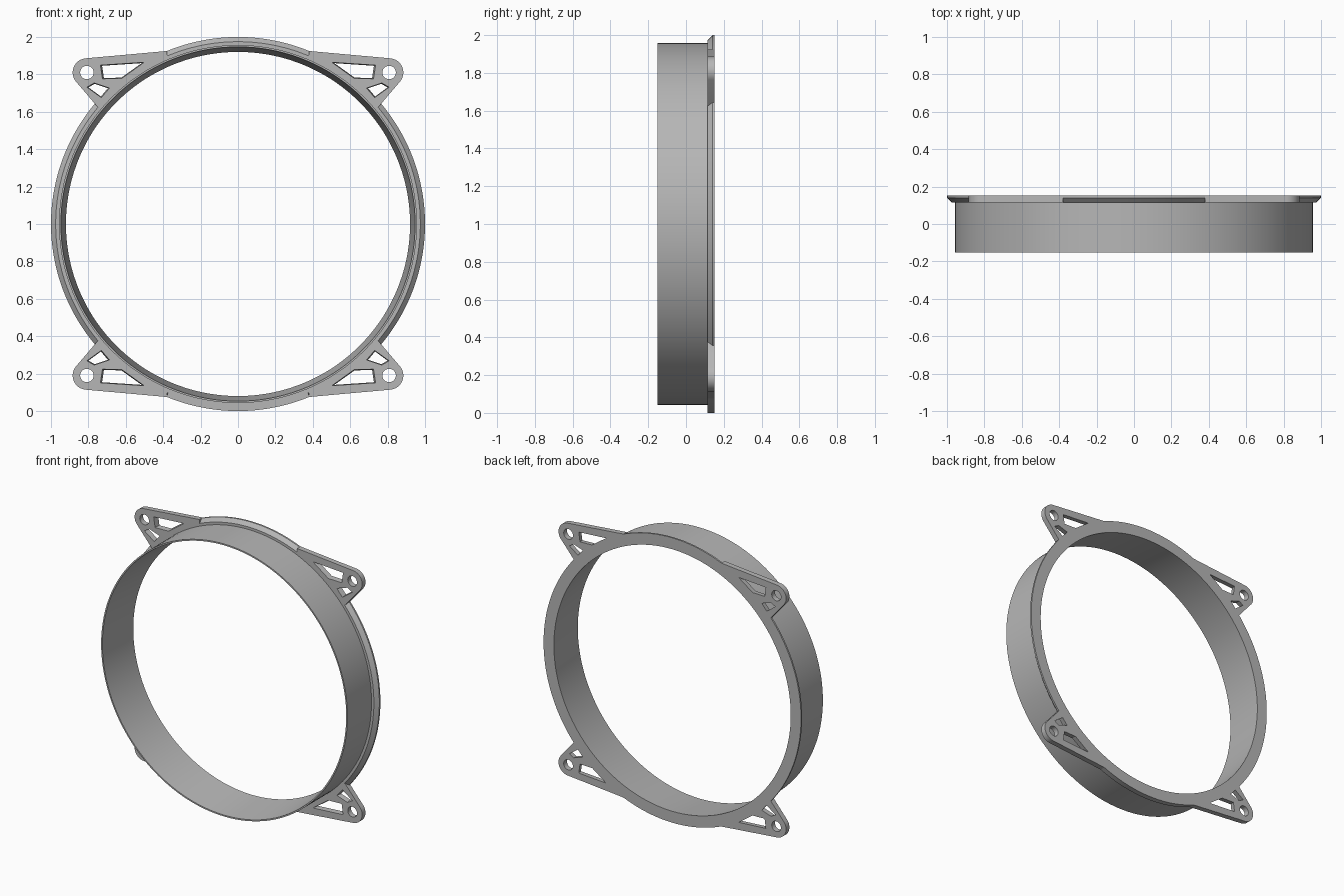
import bpy, bmesh
from math import sin, cos, radians

if "Cube" in bpy.data.objects:
    bpy.data.objects.remove(bpy.data.objects["Cube"])

FRONT, LIP, BACK = -0.152, 0.115, 0.152

grey = bpy.data.materials.new("plain grey")
grey.use_nodes = True
grey.diffuse_color = (0.47, 0.47, 0.47, 1)
grey.node_tree.nodes["Principled BSDF"].inputs["Base Color"].default_value = grey.diffuse_color


def make(name, bm):
    bmesh.ops.recalc_face_normals(bm, faces=bm.faces)
    mesh = bpy.data.meshes.new(name)
    bm.to_mesh(mesh)
    bm.free()
    mesh.materials.append(grey)
    obj = bpy.data.objects.new(name, mesh)
    bpy.context.collection.objects.link(obj)
    return obj


def polar(r, deg, cx=0, cz=0):
    return cx + r * cos(radians(deg)), cz + r * sin(radians(deg))


def arc(r, start, end, steps, cx=0, cz=0):
    return [polar(r, start + (end - start) * i / steps, cx, cz) for i in range(steps + 1)]


def prism(name, pts, y0, y1, sx=1, sz=1, shrink=1.0):
    """Extrude an outline along y, optionally narrowing towards the back."""
    mx = sum(p[0] for p in pts) / len(pts)
    mz = sum(p[1] for p in pts) / len(pts)
    bm = bmesh.new()
    rings = []
    for y, s in ((y0, 1.0), (y1, shrink)):
        rings.append([bm.verts.new((sx * (mx + (x - mx) * s), y, 1 + sz * (mz + (z - mz) * s)))
                      for x, z in pts])
    a, b = rings
    n = len(pts)
    bm.faces.new(a)
    bm.faces.new(b[::-1])
    for i in range(n):
        bm.faces.new((a[i], b[i], b[(i + 1) % n], a[(i + 1) % n]))
    return make(name, bm)


def combine(target, tool, operation):
    mod = target.modifiers.new(operation, 'BOOLEAN')
    mod.operation, mod.object, mod.solver = operation, tool, 'EXACT'
    bpy.context.view_layer.objects.active = target
    bpy.ops.object.modifier_apply(modifier=mod.name)
    bpy.data.objects.remove(tool)


# Tapered collar with a chamfered flange, revolved about the y axis
profile = [(0.947, FRONT), (0.957, FRONT), (0.957, LIP), (0.975, LIP),
           (1.0, 0.14), (1.0, BACK), (0.92, BACK)]
STEPS = 144
bm = bmesh.new()
loops = []
for i in range(STEPS):
    loop = []
    for r, y in profile:
        x, z = polar(r, 360 * i / STEPS)
        loop.append(bm.verts.new((x, y, 1 + z)))
    loops.append(loop)
for i in range(STEPS):
    a, b = loops[i], loops[(i + 1) % STEPS]
    for j in range(len(profile)):
        k = (j + 1) % len(profile)
        bm.faces.new((a[j], a[k], b[k], b[j]))
frame = make("mounting_ring", bm)

# Square-edged foot of the flange at the bottom
foot = arc(1.0, 247.5, 292.5, 18) + arc(0.965, 292.5, 247.5, 18)
combine(frame, prism("flange_foot", foot, LIP, BACK), 'UNION')

# Corner ears with a bolt hole and two windows each
HX, HZ = 0.808, 0.81
ear = ([(0.38, 0.925)] + arc(0.076, 85, -38, 16, HX, HZ) + [(0.75, 0.625)]
       + arc(0.965, 40.5, 67, 12))
hole = arc(0.036, 0, 345, 23, HX, HZ)
long_window = [(0.497, 0.866), (0.738, 0.85), (0.727, 0.775), (0.62, 0.778)]
small_window = [(0.73, 0.674), (0.81, 0.732), (0.77, 0.755), (0.685, 0.727)]
corners = [(sx, sz) for sx in (1, -1) for sz in (1, -1)]
for sx, sz in corners:
    combine(frame, prism("ear", ear, LIP, BACK, sx, sz), 'UNION')
for sx, sz in corners:
    for pts, shrink in ((hole, 1.0), (long_window, 0.85), (small_window, 0.8)):
        cutter = prism("cutter", pts, LIP - 0.01, BACK + 0.01, sx, sz, shrink)
        cutter.hide_render = True
        combine(frame, cutter, 'DIFFERENCE')

# Smooth the curved walls and keep the edges crisp
bpy.ops.object.select_all(action='DESELECT')
frame.select_set(True)
bpy.context.view_layer.objects.active = frame
bpy.ops.object.shade_smooth_by_angle(angle=radians(25))
